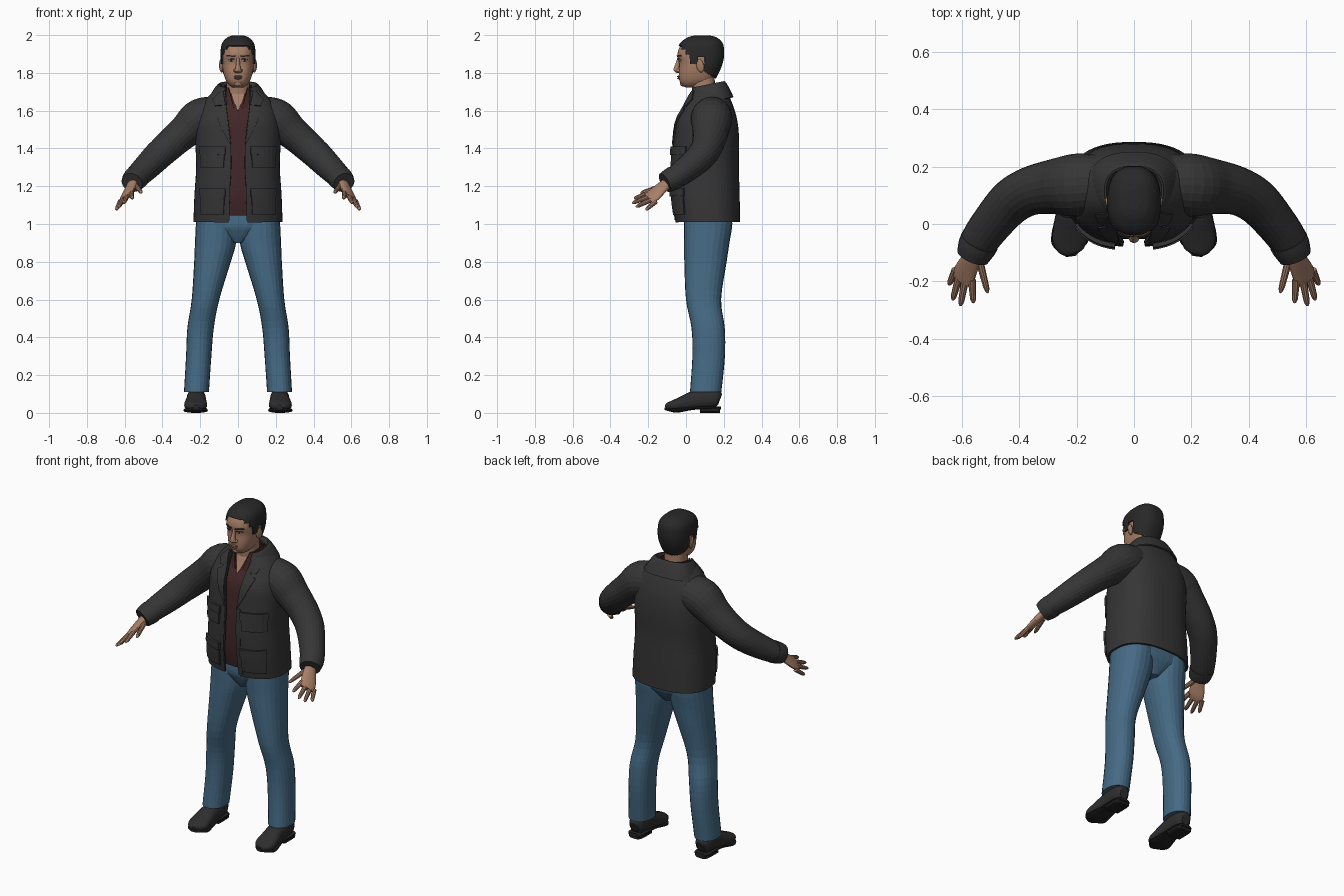
import bpy, bmesh, math
from mathutils import Vector, Matrix, Euler

cube = bpy.data.objects.get("Cube")
if cube:
    bpy.data.objects.remove(cube, do_unlink=True)


def material(name, r, g, b):
    m = bpy.data.materials.new(name)
    m.use_nodes = True
    m.diffuse_color = (r, g, b, 1)
    node = m.node_tree.nodes["Principled BSDF"]
    node.inputs["Base Color"].default_value = (r, g, b, 1)
    node.inputs["Roughness"].default_value = 0.8
    return m


SKIN = material("skin", .39, .21, .135)
LIPS = material("lips", .28, .12, .09)
HAIR = material("dark hair", .022, .021, .021)
JACKET = material("charcoal cloth", .036, .036, .036)
SHIRT = material("maroon cloth", .055, .02, .021)
JEANS = material("blue denim", .06, .145, .235)
SHOE = material("black leather", .028, .027, .027)
SOLE = material("dark rubber", .015, .015, .015)
WHITE = material("eye white", .5, .46, .42)
parts = []


def finish(name, bm, mat, mirror=True, solid=0):
    """Turn a bmesh into a named object, with optional mirror and thickness."""
    bmesh.ops.recalc_face_normals(bm, faces=bm.faces)
    mesh = bpy.data.meshes.new(name)
    bm.to_mesh(mesh)
    bm.free()
    mesh.materials.append(mat)
    ob = bpy.data.objects.new(name, mesh)
    bpy.context.collection.objects.link(ob)
    if mirror:
        ob.modifiers.new("Mirror", "MIRROR")
    if solid:
        mod = ob.modifiers.new("Solidify", "SOLIDIFY")
        mod.thickness = solid
        mod.offset = 0
    parts.append(ob)


def grid(rows, wrap=False, cap=False):
    """Skin equal-length rows of points with quads."""
    bm = bmesh.new()
    vs = [[bm.verts.new(p) for p in row] for row in rows]
    n = len(rows[0])
    for a, b in zip(vs, vs[1:]):
        for i in range(n if wrap else n - 1):
            j = (i + 1) % n
            bm.faces.new((a[i], a[j], b[j], b[i]))
    if cap:
        bm.faces.new(vs[0])
        bm.faces.new(vs[-1])
    return bm


def spline(keys, steps):
    """Smooth interpolation through the key tuples."""
    last, out = len(keys) - 1, []
    for i in range(last):
        a, b, c, d = [Vector(keys[min(max(i + j, 0), last)]) for j in (-1, 0, 1, 2)]
        for s in range(steps):
            t = s / steps
            out.append((b * 2 + (c - a) * t + (a * 2 - b * 5 + c * 4 - d) * t * t
                        + (b * 3 - a - c * 3 + d) * t ** 3) / 2)
    return out + [Vector(keys[last])]


def power(v, p):
    return math.copysign(abs(v) ** p, v)


def shell(name, keys, mat, p=.8, n=20, steps=5, cap=True, solid=0, tilt=0, keep=None):
    """Mirrored body shell; keys are z, centre y, half width, half depth, front gap."""
    rows = []
    for z, cy, rx, ry, gap in spline(keys, steps):
        start = math.asin(min(1, max(0, gap / rx) ** (1 / p)))
        row = []
        for i in range(n + 1):
            a = start + (math.pi - start) * i / n
            y = cy - ry * power(math.cos(a), p)
            row.append((rx * abs(math.sin(a)) ** p, y, z + tilt * (y - cy)))
        rows.append(row)
    bm = grid(rows, cap=cap)
    if keep:
        drop = [f for f in bm.faces if not keep(f.calc_center_median())]
        bmesh.ops.delete(bm, geom=drop, context="FACES")
    finish(name, bm, mat, solid=solid)


def front_y(keys, x, z, p=.8):
    """Depth of a shell's front surface at x, z."""
    rings = spline(keys, 6)
    z = min(max(z, rings[0][0]), rings[-1][0])
    for a, b in zip(rings, rings[1:]):
        if a[0] <= z <= b[0]:
            r = a.lerp(b, (z - a[0]) / max(b[0] - a[0], 1e-6))
            break
    q = min(abs(x) / r[2], .97)
    return r[1] - r[3] * (1 - q ** (2 / p)) ** (p / 2)


def panel(name, keys, corners, mat, off, thick, n=6):
    """Plate following a shell's front, bounded by four x, z corners."""
    a, b, c, d = map(Vector, corners)
    rows = []
    for i in range(n + 1):
        left, right = a.lerp(d, i / n), b.lerp(c, i / n)
        pts = [left.lerp(right, j / n) for j in range(n + 1)]
        rows.append([(q.x, front_y(keys, q.x, q.y) - off, q.y) for q in pts])
    finish(name, grid(rows), mat, solid=thick)


def tube(name, keys, mat, ref=(1, 0, 0), axis=None, p=1, n=20, steps=4, floor=0, mirror=True):
    """Loft along a path; keys are x, y, z, radius along ref, other radius."""
    path, rows = spline(keys, steps), []
    for i, k in enumerate(path):
        ahead, behind = path[min(i + 1, len(path) - 1)], path[max(i - 1, 0)]
        t = Vector(axis) if axis else Vector((ahead - behind)[:3]).normalized()
        u = Vector(ref)
        u = (u - t * u.dot(t)).normalized()
        v = t.cross(u)
        row = []
        for j in range(n):
            a = math.tau * j / n
            q = Vector(k[:3]) + u * k[3] * power(math.cos(a), p) + v * k[4] * power(math.sin(a), p)
            q.z = max(q.z, floor)
            row.append(q)
        rows.append(row)
    finish(name, grid(rows, True, True), mat, mirror)


def blob(name, loc, size, mat, mirror=True, turn=(0, 0, 0)):
    bm = bmesh.new()
    place = Matrix.LocRotScale(Vector(loc), Euler(turn), Vector(size))
    bmesh.ops.create_uvsphere(bm, u_segments=16, v_segments=10, radius=1, matrix=place)
    finish(name, bm, mat, mirror)


UP = (0, 0, 1)

# Jacket body and shirt
coat = [(1.01, .115, .23, .165, .05), (1.15, .105, .225, .173, .045), (1.3, .102, .216, .172, .036),
        (1.45, .108, .22, .167, .04), (1.55, .11, .213, .155, .052), (1.63, .12, .185, .122, .062),
        (1.69, .12, .135, .095, .064), (1.715, .12, .1, .085, .064)]
shell("jacket_body", coat, JACKET, n=28, cap=False, solid=.012)
vest = [(max(z, 1.045), cy, rx - .02, ry - .018, 0) for z, cy, rx, ry, _ in coat]
shell("shirt", vest, SHIRT)
shell("shirt_collar", [(1.63, .105, .092, .098, .022), (1.69, .1, .078, .08, .038),
                       (1.73, .1, .07, .073, .05)], SHIRT, cap=False, solid=.006, tilt=.15)
panel("open_neck", vest, [(0, 1.6), (.016, 1.635), (.035, 1.69), (0, 1.69)], SKIN, .004, .004)
shell("jacket_collar", [(1.645, .118, .16, .13, .078), (1.7, .12, .13, .104, .072),
                        (1.735, .115, .102, .087, .066), (1.715, .11, .09, .078, .062)],
      JACKET, cap=False, solid=.008, tilt=.2)

# Lapels, placket and pockets
panel("lapel", coat, [(.04, 1.42), (.085, 1.5), (.125, 1.6), (.065, 1.64)], JACKET, .01, .008)
panel("collar_leaf", coat, [(.066, 1.63), (.12, 1.625), (.135, 1.66), (.08, 1.715)], JACKET, .012, .008)
panel("placket", coat, [(.046, 1.02), (.072, 1.02), (.062, 1.42), (.036, 1.42)], JACKET, .006, .006)
for label, low, high in (("chest", 1.3, 1.4), ("hip", 1.05, 1.18)):
    panel(label + "_pocket", coat, [(.075, low), (.195, low), (.195, high), (.07, high)], JACKET, .008, .018)
    panel(label + "_flap", coat, [(.068, high - .035), (.2, high - .03), (.2, high + .01), (.066, high + .01)],
          JACKET, .016, .014)

# Sleeves and cuffs
tube("sleeve", [(.1, .14, 1.575, .1, .1), (.2, .135, 1.555, .108, .11), (.28, .13, 1.49, .09, .096),
                (.36, .115, 1.42, .082, .085), (.425, .08, 1.36, .077, .08), (.485, .015, 1.3, .07, .073),
                (.54, -.06, 1.245, .06, .066), (.56, -.11, 1.22, .05, .054)], JACKET, UP, n=24, steps=5)
tube("cuff", [(.538, -.06, 1.246, .063, .069), (.55, -.085, 1.233, .061, .066),
              (.562, -.113, 1.219, .054, .058)], JACKET, UP, n=24)

# Hands
ACROSS = (.07, .035, -.055)
tube("palm", [(.553, -.08, 1.225, .032, .026), (.565, -.12, 1.2, .036, .022),
              (.59, -.172, 1.152, .046, .018), (.6, -.2, 1.135, .04, .012)], SKIN, ACROSS)
fingers = {"thumb": ((.538, -.13, 1.2), (.51, -.24, 1.165)),
           "index_finger": ((.565, -.195, 1.165), (.56, -.275, 1.135)),
           "middle_finger": ((.588, -.19, 1.148), (.605, -.285, 1.11)),
           "ring_finger": ((.608, -.178, 1.132), (.632, -.265, 1.09)),
           "little_finger": ((.622, -.16, 1.12), (.645, -.212, 1.075))}
for name, (base, tip) in fingers.items():
    base, tip = Vector(base), Vector(tip)
    keys = [(*base.lerp(tip, f), r, r) for f, r in ((0, .014), (.5, .012), (.85, .01), (1, .004))]
    tube(name, keys, SKIN, ACROSS, n=10)

# Jeans
tube("trouser_leg", [(.115, .117, 1.08, .105, .12), (.115, .117, 1, .108, .128), (.119, .11, .9, .109, .12),
                     (.135, .103, .8, .097, .112), (.172, .093, .6, .073, .093), (.198, .117, .45, .07, .088),
                     (.208, .12, .3, .067, .086), (.22, .104, .11, .066, .083)],
     JEANS, axis=UP, p=.9, n=24)
shell("trouser_seat", [(.9, .112, .03, .08, 0), (.95, .115, .12, .11, 0), (1, .117, .215, .127, 0),
                       (1.1, .117, .205, .12, 0)], JEANS)

# Shoes
tube("shoe_upper", [(.222, .18, .07, .025, .03), (.222, .16, .075, .044, .048), (.221, .1, .075, .05, .052),
                    (.221, .04, .065, .052, .05), (.223, -.015, .05, .058, .04), (.224, -.06, .04, .06, .03),
                    (.222, -.095, .035, .042, .02), (.22, -.107, .033, .015, .01)],
     SHOE, p=.85, floor=.018)
tube("shoe_sole", [(.222, .185, .026, .03, .008), (.222, .16, .025, .048, .009), (.221, .05, .026, .05, .009),
                   (.224, -.04, .014, .064, .012), (.224, -.075, .016, .058, .011), (.22, -.112, .022, .018, .007)],
     SOLE, p=.7)
tube("shoe_heel", [(.222, .18, .014, .032, .014), (.222, .16, .014, .046, .014), (.222, .075, .014, .048, .014)],
     SOLE, p=.6)

# Head and neck
skull = [(1.722, .03, .026, .03, 0), (1.735, .035, .045, .055, 0), (1.76, .053, .064, .088, 0),
         (1.8, .064, .077, .102, 0), (1.85, .075, .084, .111, 0), (1.9, .074, .085, .119, 0),
         (1.95, .08, .077, .106, 0), (1.98, .085, .05, .07, 0), (1.99, .085, .02, .03, 0)]
shell("head", skull, SKIN, n=28, steps=6)
shell("neck", [(1.58, .118, .066, .066, 0), (1.7, .095, .061, .061, 0), (1.79, .09, .06, .062, 0)], SKIN)
blob("ear", (.089, .075, 1.837), (.01, .021, .035), SKIN, turn=(.2, .1, -.3))


def hairline(c):
    """Height below which the scalp is bare, by depth."""
    for limit, z in ((-.02, 1.942), (0, 1.925), (.02, 1.895), (.06, 1.845), (.095, 1.885)):
        if c.y < limit:
            return z
    return 1.81 - .6 * min(c.y - .095, .08)


scalp = [(z + .004, cy + .001, rx + .003, ry + .003, 0) for z, cy, rx, ry, _ in skull]
shell("hair", scalp, HAIR, n=48, steps=8, solid=.01, keep=lambda c: c.z > hairline(c))

# Face
tube("nose", [(0, -.034, 1.885, .008, .01), (0, -.043, 1.85, .01, .012), (0, -.05, 1.825, .014, .015),
              (0, -.048, 1.81, .019, .016), (0, -.038, 1.8, .012, .01)], SKIN, axis=UP, n=14, mirror=False)
blob("nostril", (.015, -.04, 1.812), (.009, .012, .009), SKIN)
blob("upper_lip", (0, -.036, 1.781), (.026, .011, .005), LIPS, False)
blob("lower_lip", (0, -.036, 1.772), (.022, .011, .006), LIPS, False)
blob("chin", (0, -.016, 1.744), (.024, .016, .016), SKIN, False)
eye = front_y(skull, .036, 1.867)
blob("eye", (.036, eye + .001, 1.867), (.016, .006, .006), WHITE, turn=(0, 0, .25))
blob("iris", (.035, eye - .003, 1.867), (.006, .004, .0055), HAIR)
panel("upper_eyelid", skull, [(.018, 1.871), (.055, 1.87), (.052, 1.874), (.022, 1.875)], HAIR, .004, .004)
panel("eyebrow", skull, [(.014, 1.884), (.06, 1.888), (.057, 1.895), (.014, 1.891)], HAIR, .002, .006)

# Smooth shading with crisp edges
for ob in bpy.context.view_layer.objects:
    ob.select_set(ob in parts)
bpy.context.view_layer.objects.active = parts[0]
bpy.ops.object.shade_smooth_by_angle(angle=math.radians(40))
